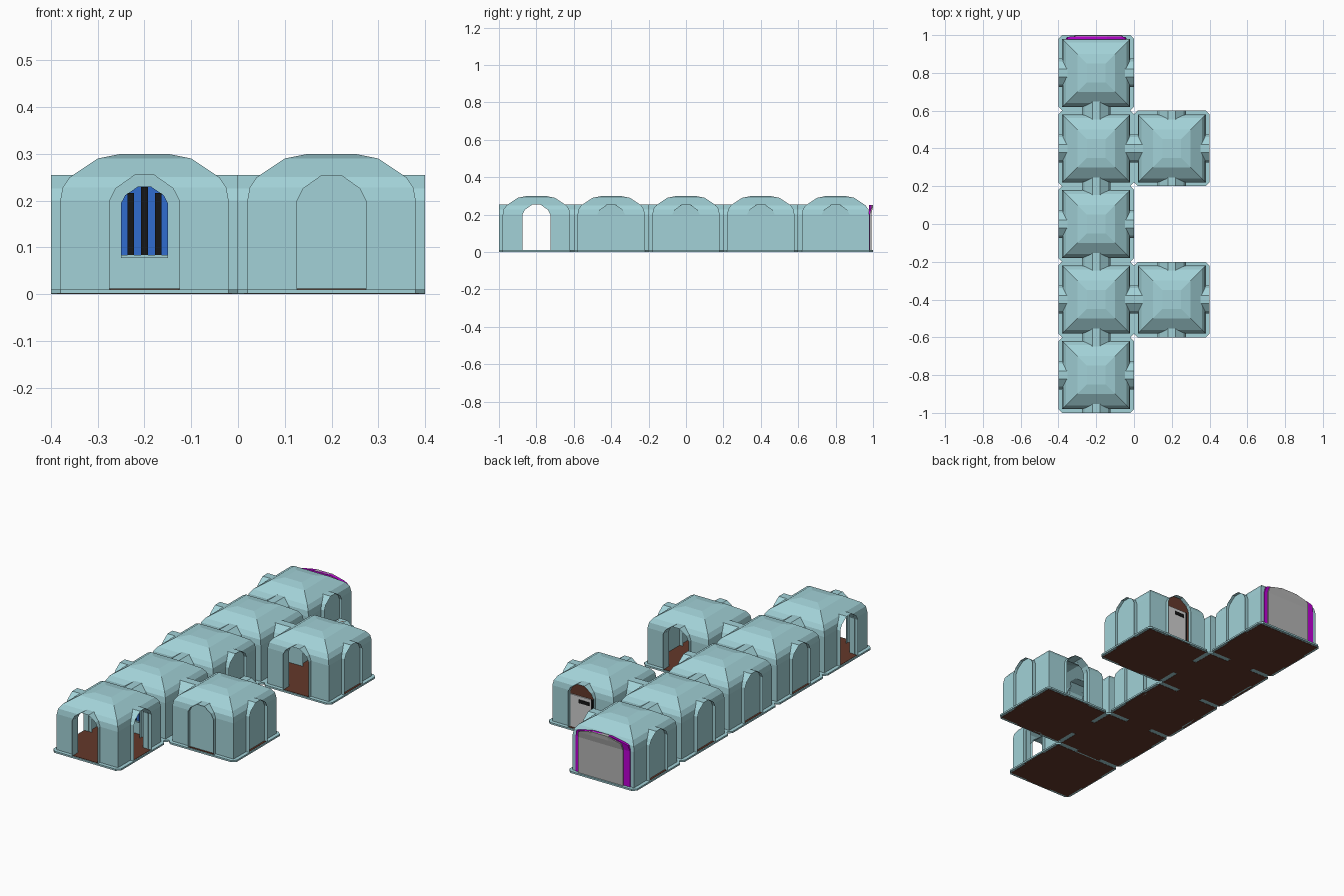
import bpy, bmesh, math
from mathutils import Matrix

if "Cube" in bpy.data.objects:
    bpy.data.objects.remove(bpy.data.objects["Cube"])


def material(name, r, g, b):
    m = bpy.data.materials.new(name)
    m.use_nodes = True
    m.diffuse_color = (r, g, b, 1)
    m.node_tree.nodes["Principled BSDF"].inputs["Base Color"].default_value = (r, g, b, 1)
    return m


TEAL = material("pale_teal", 0.36, 0.64, 0.68)
BROWN = material("brown_floor", 0.127, 0.04, 0.023)
PURPLE = material("purple", 0.5, 0.0, 0.66)
GREY = material("grey_shutter", 0.45, 0.45, 0.45)
WHITE = material("light_grey_door", 0.62, 0.62, 0.62)
BLUE = material("window_blue", 0.03, 0.15, 0.62)
BLACK = material("black", 0.008, 0.008, 0.008)


def make(name, bm, mat, matrix=Matrix()):
    bmesh.ops.recalc_face_normals(bm, faces=bm.faces)
    mesh = bpy.data.meshes.new(name)
    bm.to_mesh(mesh)
    bm.free()
    mesh.materials.append(mat)
    ob = bpy.data.objects.new(name, mesh)
    ob.matrix_world = matrix
    bpy.context.collection.objects.link(ob)
    return ob


def loft(name, rings, mat, matrix=Matrix(), caps=True, closed=True):
    """Join matching rings of points with quads."""
    bm = bmesh.new()
    loops = [[bm.verts.new(p) for p in ring] for ring in rings]
    for a, b in zip(loops, loops[1:]):
        n = len(a)
        for i in range(n if closed else n - 1):
            j = (i + 1) % n
            bm.faces.new((a[i], a[j], b[j], b[i]))
    if caps:
        bm.faces.new(loops[0])
        bm.faces.new(loops[-1])
    return make(name, bm, mat, matrix)


def box(name, x0, x1, y0, y1, z0, z1, mat, matrix=Matrix()):
    ring = lambda z: [(x0, y0, z), (x1, y0, z), (x1, y1, z), (x0, y1, z)]
    return loft(name, [ring(z0), ring(z1)], mat, matrix)


def arch(r, w=0.075, base=0.0, spring=0.2, top=0.255):
    """Faceted arch outline standing at distance r, across the local y axis."""
    mid = spring + (top - spring) * 0.48
    half = [(w, base), (w, spring), (w * 0.82, mid), (w * 0.28, top)]
    return [(r, t, z) for t, z in half] + [(r, -t, z) for t, z in reversed(half)]


def square(h, z):
    return [(-h, -h, z), (h, -h, z), (h, h, z), (-h, h, z)]


VAULT = [(0.18, 0.2), (0.175, 0.228), (0.16, 0.25), (0.1, 0.29), (0.05, 0.3)]


def cut(ob, cutter):
    mod = ob.modifiers.new("cut", "BOOLEAN")
    mod.operation, mod.solver, mod.object = "DIFFERENCE", "EXACT", cutter
    bpy.context.view_layer.objects.active = ob
    bpy.ops.object.modifier_apply(modifier=mod.name)
    bpy.data.objects.remove(cutter)


ANGLES = {"left": 0, "back": 90, "right": 180, "front": 270}


def side_matrix(x, y, side):
    return Matrix.Translation((x, y, 0)) @ Matrix.Rotation(math.radians(ANGLES[side]), 4, "Z")


def room(name, x, y, open_sides, joints, skip=()):
    place = Matrix.Translation((x, y, 0))
    # vaulted shell, hollowed, then cut at each open arch
    shell = loft(name + "_shell", [square(0.18, 0.002)] + [square(h, z) for h, z in VAULT], TEAL, place)
    inner = [square(0.17, -0.05)] + [square(h - 0.01, z - 0.008) for h, z in VAULT]
    cut(shell, loft("cutter", inner, TEAL, place))
    for side in open_sides:
        rings = [arch(r, 0.0745, -0.02, 0.2, 0.2545) for r in (0.1, 0.25)]
        cut(shell, loft("cutter", rings, TEAL, side_matrix(x, y, side)))
    # base rim with clipped corners
    h, c = 0.2, 0.18
    ring = lambda z: [(-c, -h, z), (c, -h, z), (h, -c, z), (h, c, z),
                      (c, h, z), (-c, h, z), (-h, c, z), (-h, -c, z)]
    loft(name + "_base_rim", [ring(0.001), ring(0.01)], TEAL, place)
    box(name + "_underfloor", -0.187, 0.187, -0.187, 0.187, 0, 0.005, BROWN, place)
    box(name + "_floor", -0.172, 0.172, -0.172, 0.172, 0.004, 0.012, BROWN, place)
    # an arch hood on every side, walled up where it is not open
    for side in ANGLES:
        if side in skip:
            continue
        m = side_matrix(x, y, side)
        label = f"{name}_{side}_"
        loft(label + "arch", [arch(0.15), arch(0.2)], TEAL, m, caps=False, closed=False)
        end = 0.2 if side in joints else 0.194
        box(label + "threshold", 0.16, end, -0.074, 0.074, 0, 0.012, BROWN, m)
        if side not in open_sides:
            loft(label + "wall_panel", [arch(0.176, 0.0745), arch(0.184, 0.0745)], TEAL, m)


# five rooms in a row, with two side rooms
room("entrance_room", -0.2, -0.8, ["left", "right", "front", "back"], ["back"])
room("second_room", -0.2, -0.4, ["left", "front", "back"], ["left", "front", "back"])
room("middle_room", -0.2, 0.0, ["front", "back"], ["front", "back"])
room("fourth_room", -0.2, 0.4, ["left", "front", "back"], ["left", "front", "back"])
room("end_room", -0.2, 0.8, ["front"], ["front"], skip=["back"])
room("near_side_room", 0.2, -0.4, ["right", "back"], ["right"])
room("far_side_room", 0.2, 0.4, ["right", "front", "back"], ["right"])

# barred window wall behind the entrance room
m = side_matrix(-0.2, -0.8, "back")
loft("window_wall", [arch(0.188, 0.0745), arch(0.196, 0.0745)], TEAL, m)
loft("window_pane", [arch(r, 0.05, 0.08, 0.195, 0.23) for r in (0.183, 0.19)], BLUE, m)
box("window_sill", 0.178, 0.19, -0.05, 0.05, 0.077, 0.084, TEAL, m)
for i in (-1, 0, 1):
    top = 0.229 if i == 0 else 0.216
    box("window_bar", 0.178, 0.184, i * 0.029 - 0.007, i * 0.029 + 0.007, 0.084, top, BLACK, m)

# door of the far side room
m = side_matrix(0.2, 0.4, "back")
loft("door_fanlight", [arch(r, 0.0745) for r in (0.172, 0.178)], BROWN, m)
box("door_leaf", 0.176, 0.184, -0.07, 0.056, 0.012, 0.185, WHITE, m)
box("door_edge", 0.176, 0.185, 0.05, 0.06, 0.012, 0.185, BLACK, m)
box("door_slot", 0.18, 0.187, -0.02, 0.04, 0.15, 0.168, BLACK, m)

# wide shutter closing the end room, its top leaning outward
m = side_matrix(-0.2, 0.8, "back")


def shutter(name, t0, t1, depth, mat):
    mid, half = (t0 + t1) / 2, (t1 - t0) / 2
    rows = [(0.01, 1, 0), (0.2, 1, 0), (0.23, 0.95, 0.006)]
    outline = lambda back: [[(0.178 if back else depth + lean, mid + s * half * f, z)
                             for s in (-1, -0.4, 0.4, 1)] for z, f, lean in rows]
    bm = bmesh.new()
    grids = []
    for back in (True, False):
        pts = outline(back)
        # crowned top row
        pts.append([(0.178 if back else depth + 0.008, mid + s * half, z)
                    for s, z in ((-0.85, 0.236), (-0.35, 0.252), (0.35, 0.252), (0.85, 0.236))])
        grid = [[bm.verts.new(p) for p in row] for row in pts]
        for a, b in zip(grid, grid[1:]):
            for i in range(3):
                bm.faces.new((a[i], a[i + 1], b[i + 1], b[i]))
        grids.append(grid)
    border = lambda g: g[0] + [r[-1] for r in g[1:-1]] + g[-1][::-1] + [r[0] for r in g[-2:0:-1]]
    a, b = border(grids[0]), border(grids[1])
    for i in range(len(a)):
        j = (i + 1) % len(a)
        bm.faces.new((a[i], a[j], b[j], b[i]))
    make(name, bm, mat, m)


shutter("shutter_surround", -0.16, 0.16, 0.184, PURPLE)
shutter("shutter", -0.142, 0.122, 0.191, GREY)
